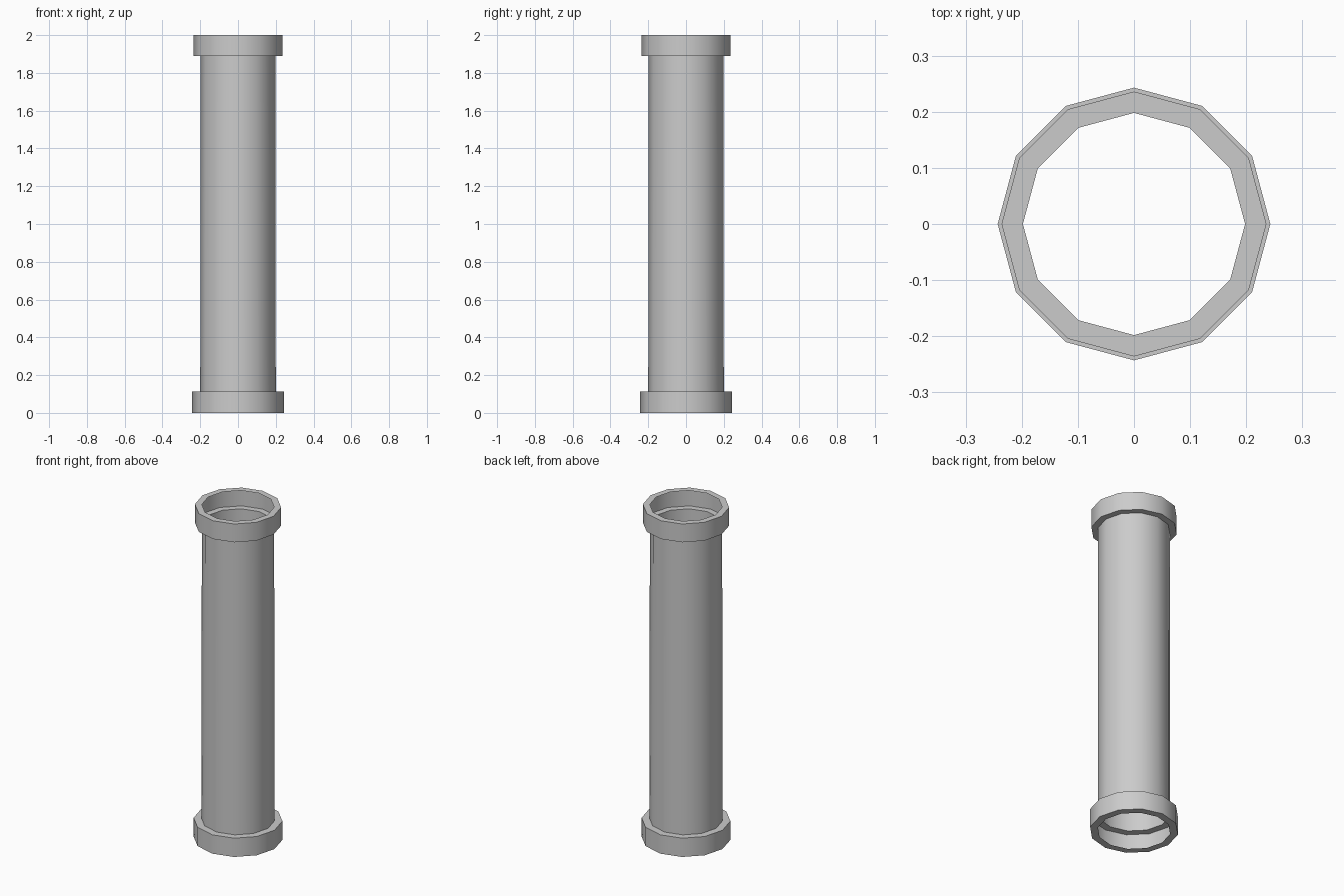
import bpy, bmesh, math

if "Cube" in bpy.data.objects:
    bpy.data.objects.remove(bpy.data.objects["Cube"])

SIDES = 12

def lathe(name, profile):
    """Open shell: spin an (r, z) profile, listed bottom to top, around z."""
    bm = bmesh.new()
    rings = [[bm.verts.new((r * math.cos(2 * math.pi * i / SIDES),
                            r * math.sin(2 * math.pi * i / SIDES), z))
              for i in range(SIDES)] for r, z in profile]
    for a, b in zip(rings, rings[1:]):
        for i in range(SIDES):
            j = (i + 1) % SIDES
            bm.faces.new((a[i], a[j], b[j], b[i]))
    mesh = bpy.data.meshes.new(name)
    bm.to_mesh(mesh)
    bm.free()
    ob = bpy.data.objects.new(name, mesh)
    bpy.context.collection.objects.link(ob)
    bpy.ops.object.select_all(action='DESELECT')
    ob.select_set(True)
    bpy.context.view_layer.objects.active = ob
    bpy.ops.object.shade_smooth_by_angle(angle=math.radians(40))
    return ob

# Hollow collars at both ends: channel shape, open towards the bore
lathe("bottom_collar", [(0.2, 0), (0.243, 0), (0.243, 0.113), (0.2, 0.113)])
lathe("top_collar", [(0.198, 1.89), (0.236, 1.89), (0.236, 2), (0.198, 2)])

# Thin open pipe between the collars
lathe("pipe_shaft", [(0.2, 0.113), (0.198, 1.89)])
